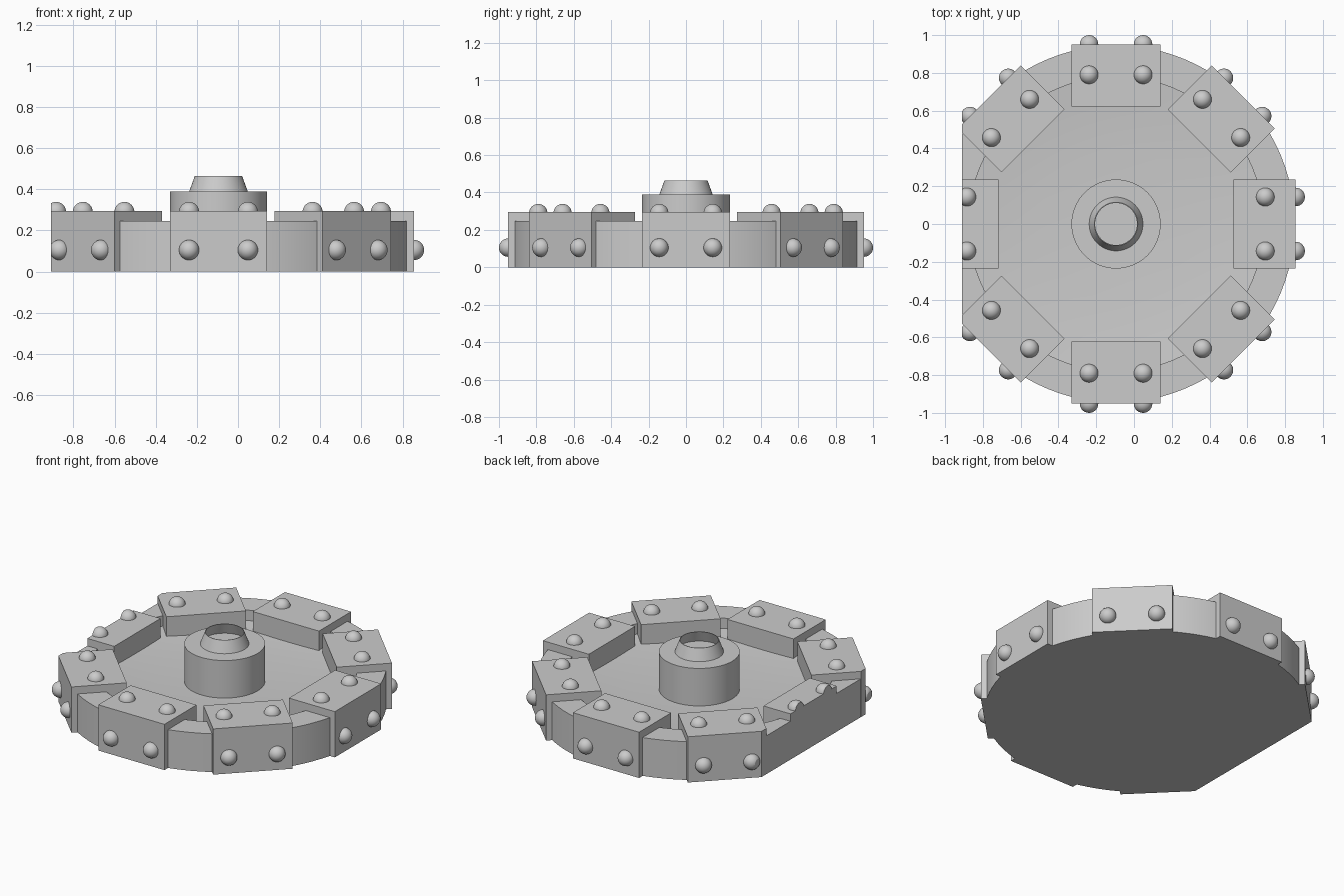
import bpy, bmesh, math
from mathutils import Matrix, Vector

cube = bpy.data.objects.get("Cube")
if cube:
    bpy.data.objects.remove(cube, do_unlink=True)

CENTRE = Matrix.Translation((-0.095, 0, 0))
CUT_X = -0.91          # flat side of the shield
BLOCK_TOP = 0.295
parts = []

grey = bpy.data.materials.new("plain grey")
grey.use_nodes = True
grey.diffuse_color = (0.6, 0.6, 0.6, 1)
grey.node_tree.nodes["Principled BSDF"].inputs["Base Color"].default_value = (0.6, 0.6, 0.6, 1)


def finish(bm, name):
    """Slice the mesh at the flat side, cap it and make an object."""
    cut = bmesh.ops.bisect_plane(
        bm, geom=bm.verts[:] + bm.edges[:] + bm.faces[:], dist=1e-5,
        plane_co=(CUT_X, 0, 0), plane_no=(-1, 0, 0), clear_outer=True)
    edges = [g for g in cut["geom_cut"] if isinstance(g, bmesh.types.BMEdge)]
    if edges:
        bmesh.ops.edgenet_fill(bm, edges=edges)
    if bm.faces:
        bmesh.ops.recalc_face_normals(bm, faces=bm.faces[:])
        mesh = bpy.data.meshes.new(name)
        bm.to_mesh(mesh)
        mesh.materials.append(grey)
        obj = bpy.data.objects.new(name, mesh)
        bpy.context.collection.objects.link(obj)
        parts.append(obj)
    bm.free()


def lathe(name, profile, steps=96):
    """Spin a radius/height profile about the shield axis."""
    bm = bmesh.new()
    verts = [bm.verts.new((r, 0, z)) for r, z in profile]
    edges = [bm.edges.new(pair) for pair in zip(verts, verts[1:])]
    bmesh.ops.spin(bm, geom=verts + edges, cent=(0, 0, 0), axis=(0, 0, 1),
                   angle=math.tau, steps=steps)
    bmesh.ops.remove_doubles(bm, verts=bm.verts[:], dist=1e-4)
    bm.transform(CENTRE)
    finish(bm, name)


# Dished disc with a raised rim
lathe("shield_disc", [(0, 0), (0.945, 0), (0.945, 0.247), (0.78, 0.247),
                      (0.78, 0.18), (0.62, 0.165), (0.4, 0.15), (0, 0.145)])

# Central boss with a hollow tapered collar
lathe("boss", [(0, 0.1), (0.236, 0.1), (0.236, 0.39), (0, 0.39)], 64)
lathe("collar", [(0, 0.388), (0.143, 0.388), (0.115, 0.465), (0.111, 0.465),
                 (0.138, 0.392), (0, 0.392)], 64)

# Eight rim blocks, each with two studs on top and two on the outer face
for i in range(8):
    turn = CENTRE @ Matrix.Rotation(i * math.tau / 8, 4, "Z")

    bm = bmesh.new()
    size = Matrix.Diagonal((0.328, 0.472, BLOCK_TOP, 1))
    place = Matrix.Translation((0.787, 0, BLOCK_TOP / 2))
    bmesh.ops.create_cube(bm, size=1, matrix=turn @ place @ size)
    finish(bm, f"rim_block_{i + 1}")

    for spot, radial, height in (("top", 0.79, BLOCK_TOP - 0.005), ("side", 0.951, 0.105)):
        for side, label in ((-1, "a"), (1, "b")):
            bm = bmesh.new()
            place = Matrix.Translation(Vector((radial, side * 0.143, height)))
            bmesh.ops.create_uvsphere(bm, u_segments=28, v_segments=16, radius=0.049,
                                      matrix=turn @ place)
            finish(bm, f"{spot}_stud_{i + 1}{label}")

# Smooth the round surfaces, keep hard edges crisp
bpy.ops.object.select_all(action="DESELECT")
for obj in parts:
    obj.select_set(True)
bpy.context.view_layer.objects.active = parts[0]
bpy.ops.object.shade_smooth_by_angle(angle=math.radians(30))
